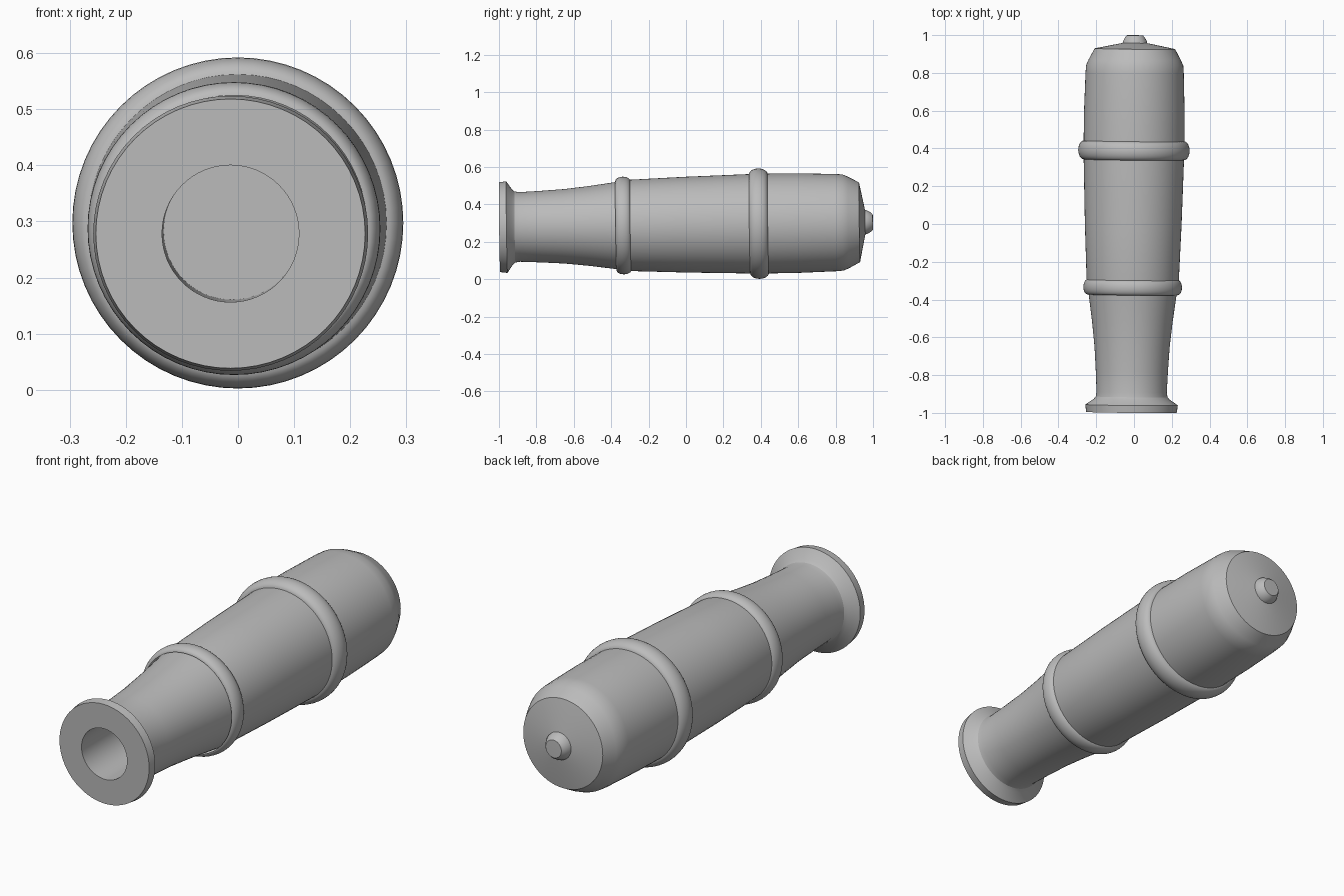
import bpy
import math
from mathutils import Matrix, Vector

cube = bpy.data.objects.get("Cube")
if cube:
    bpy.data.objects.remove(cube, do_unlink=True)

SIDES = 64

iron = bpy.data.materials.new("grey iron")
iron.use_nodes = True
COLOUR = (0.5, 0.5, 0.5, 1)
iron.diffuse_color = COLOUR
iron.node_tree.nodes["Principled BSDF"].inputs["Base Color"].default_value = COLOUR

# The barrel axis leans very slightly up and to one side
AXIS = Vector((0.0094, 1, 0.0137)).normalized()
LEAN = Matrix.Translation((-0.004, 0, 0.292)) @ AXIS.to_track_quat('Y', 'Z').to_matrix().to_4x4()


def lathe(name, profile, angle=25):
    """Turn (y, radius) points about the barrel axis; zero radius makes a pole."""
    verts, faces, rows = [], [], []
    for y, r in profile:
        count = SIDES if r > 0 else 1
        rows.append([len(verts) + i for i in range(count)])
        for i in range(count):
            a = math.tau * i / SIDES
            verts.append(LEAN @ Vector((r * math.cos(a), y, r * math.sin(a))))
    for low, high in zip(rows, rows[1:]):
        for i in range(SIDES):
            j = (i + 1) % SIDES
            quad = [low[i % len(low)], high[i % len(high)],
                    high[j % len(high)], low[j % len(low)]]
            faces.append(list(dict.fromkeys(quad)))
    mesh = bpy.data.meshes.new(name)
    mesh.from_pydata(verts, [], faces)
    mesh.materials.append(iron)
    obj = bpy.data.objects.new(name, mesh)
    bpy.context.collection.objects.link(obj)
    bpy.ops.object.select_all(action='DESELECT')
    obj.select_set(True)
    bpy.context.view_layer.objects.active = obj
    bpy.ops.object.shade_smooth_by_angle(angle=math.radians(angle))
    return obj


def band(name, y, radius, width, height):
    """Rounded reinforcing band, half sunk into the barrel."""
    steps = 12
    arc = [(y - width * math.cos(math.pi * k / steps),
            radius + height * math.sin(math.pi * k / steps)) for k in range(steps + 1)]
    lathe(name, arc, 40)


# Bore, muzzle lip, tapering chase, reinforce, rounded shoulder and breech face
lathe("barrel", [
    (-0.70, 0), (-0.70, 0.122), (-0.997, 0.122),
    (-0.997, 0.240), (-0.958, 0.245), (-0.928, 0.201), (-0.915, 0.190), (-0.89, 0.186),
    (-0.78, 0.191), (-0.65, 0.199), (-0.52, 0.213), (-0.335, 0.238),
    (-0.30, 0.244), (0.0, 0.256), (0.39, 0.267), (0.60, 0.266),
    (0.80, 0.260), (0.84, 0.257), (0.87, 0.244), (0.928, 0.213),
    (0.958, 0.066), (0.965, 0)], 30)

band("front_band", -0.335, 0.238, 0.040, 0.023)
band("rear_band", 0.39, 0.264, 0.050, 0.031)

# Small knob on the breech face
lathe("breech_knob", [(0.95, 0.066), (0.966, 0.064), (0.988, 0.052), (0.999, 0.042), (1.0, 0)], 35)
